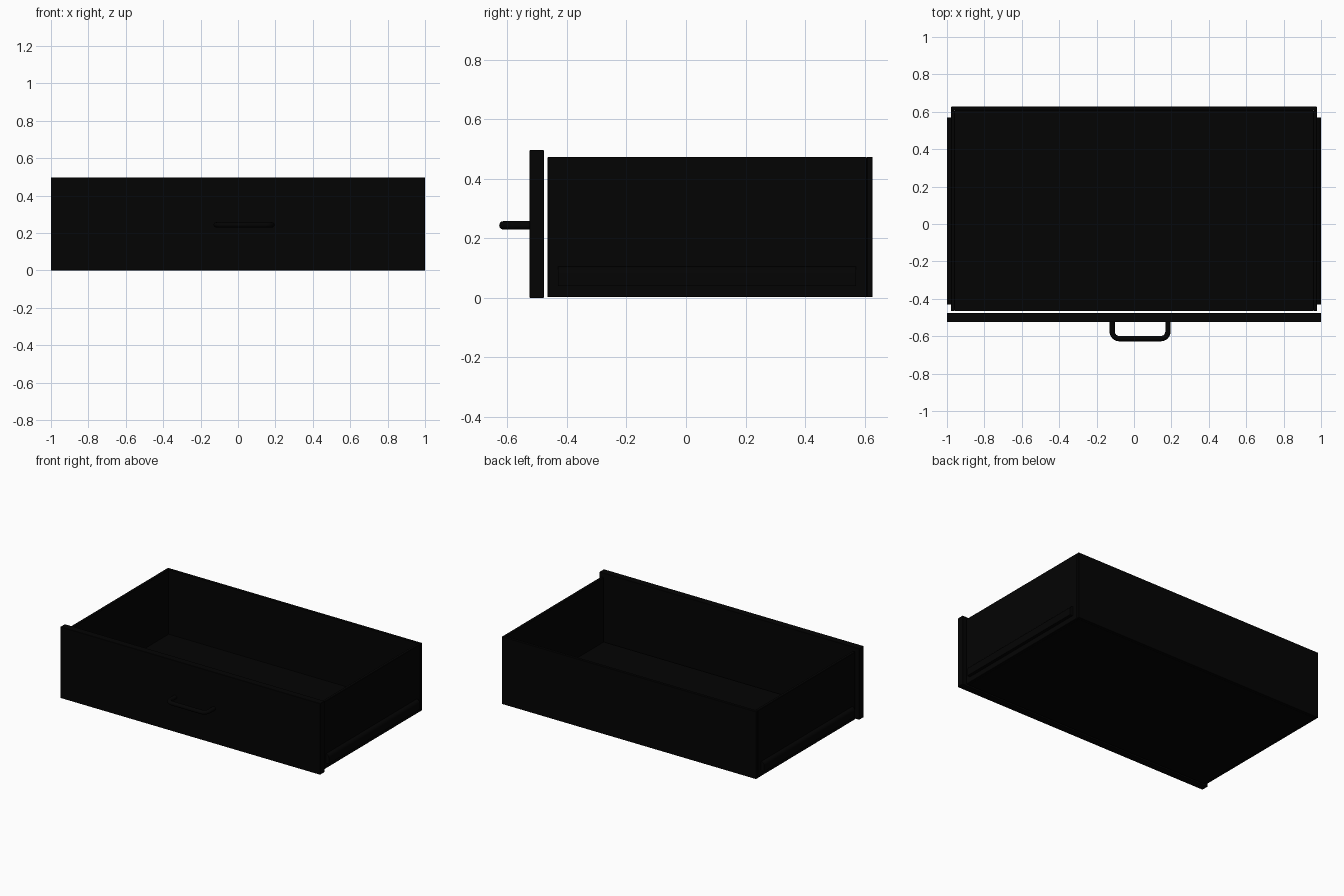
import bpy, bmesh, math
from mathutils import Vector

if "Cube" in bpy.data.objects:
    bpy.data.objects.remove(bpy.data.objects["Cube"])

black = bpy.data.materials.new("black_finish")
black.diffuse_color = (0.001, 0.001, 0.001, 1)
black.use_nodes = True
black.node_tree.nodes["Principled BSDF"].inputs["Base Color"].default_value = black.diffuse_color


def mesh_object(name, bm):
    bmesh.ops.recalc_face_normals(bm, faces=bm.faces)
    me = bpy.data.meshes.new(name)
    bm.to_mesh(me)
    bm.free()
    ob = bpy.data.objects.new(name, me)
    bpy.context.collection.objects.link(ob)
    me.materials.append(black)
    return ob


def box(name, lo, hi, bevel=0.002):
    bm = bmesh.new()
    bmesh.ops.create_cube(bm, size=1)
    lo, hi = Vector(lo), Vector(hi)
    for v in bm.verts:
        v.co = (lo + hi) / 2 + v.co * (hi - lo)
    ob = mesh_object(name, bm)
    if bevel:
        m = ob.modifiers.new("edge", 'BEVEL')
        m.width, m.segments = bevel, 1
    return ob


def smooth(ob):
    bpy.ops.object.select_all(action='DESELECT')
    bpy.context.view_layer.objects.active = ob
    ob.select_set(True)
    bpy.ops.object.shade_smooth_by_angle(angle=math.radians(40))


# Drawer box: floor, two sides and back; the front panel closes the front
W, F, B, Z0, Z1, T = 0.978, -0.465, 0.627, 0.003, 0.473, 0.02
box("drawer_floor", (-W + T, F, Z0), (W - T, B - T, Z0 + T), 0)
box("back_wall", (-W, B - T, Z0), (W, B, Z1))
for side, s in (("left", -1), ("right", 1)):
    x = sorted((s * W, s * (W - T)))
    box(side + "_wall", (x[0], F, Z0), (x[1], B - T, Z1))

# Front panel
box("front_panel", (-1, -0.525, 0), (1, -0.476, 0.496))

# Slide rails with a rounded upper edge, one per side
profile = [(W, 0.04), (1.0, 0.04), (1.0, 0.08)]
for i in range(1, 7):
    a = math.radians(15 * i)
    profile.append((W + 0.022 * math.cos(a), 0.08 + 0.025 * math.sin(a)))
for side, s in (("left", -1), ("right", 1)):
    bm = bmesh.new()
    face = bm.faces.new([bm.verts.new((s * x, -0.43, z)) for x, z in profile])
    ext = bmesh.ops.extrude_face_region(bm, geom=[face], use_keep_orig=True)
    for g in ext["geom"]:
        if isinstance(g, bmesh.types.BMVert):
            g.co.y += 1.0
    smooth(mesh_object(side + "_rail", bm))

# Bar handle: round tube with two rounded corners
cx, half, y_out, r, rad = 0.0325, 0.149, -0.613, 0.038, 0.0142
path = [(cx - half, -0.52)]
for sx, start in ((-1, 180), (1, 270)):
    for i in range(9):
        a = math.radians(start + 90 * i / 8)
        path.append((cx + sx * (half - r) + r * math.cos(a), y_out + r + r * math.sin(a)))
path.append((cx + half, -0.52))
curve = bpy.data.curves.new("handle_path", 'CURVE')
curve.dimensions = '3D'
curve.bevel_depth, curve.bevel_resolution, curve.use_fill_caps = rad, 4, True
spline = curve.splines.new('POLY')
spline.points.add(len(path) - 1)
for p, (x, y) in zip(spline.points, path):
    p.co = (x, y, 0.2435, 1)
    p.radius = 1
spline.use_smooth = True
curve.materials.append(black)
handle = bpy.data.objects.new("handle", curve)
bpy.context.collection.objects.link(handle)
